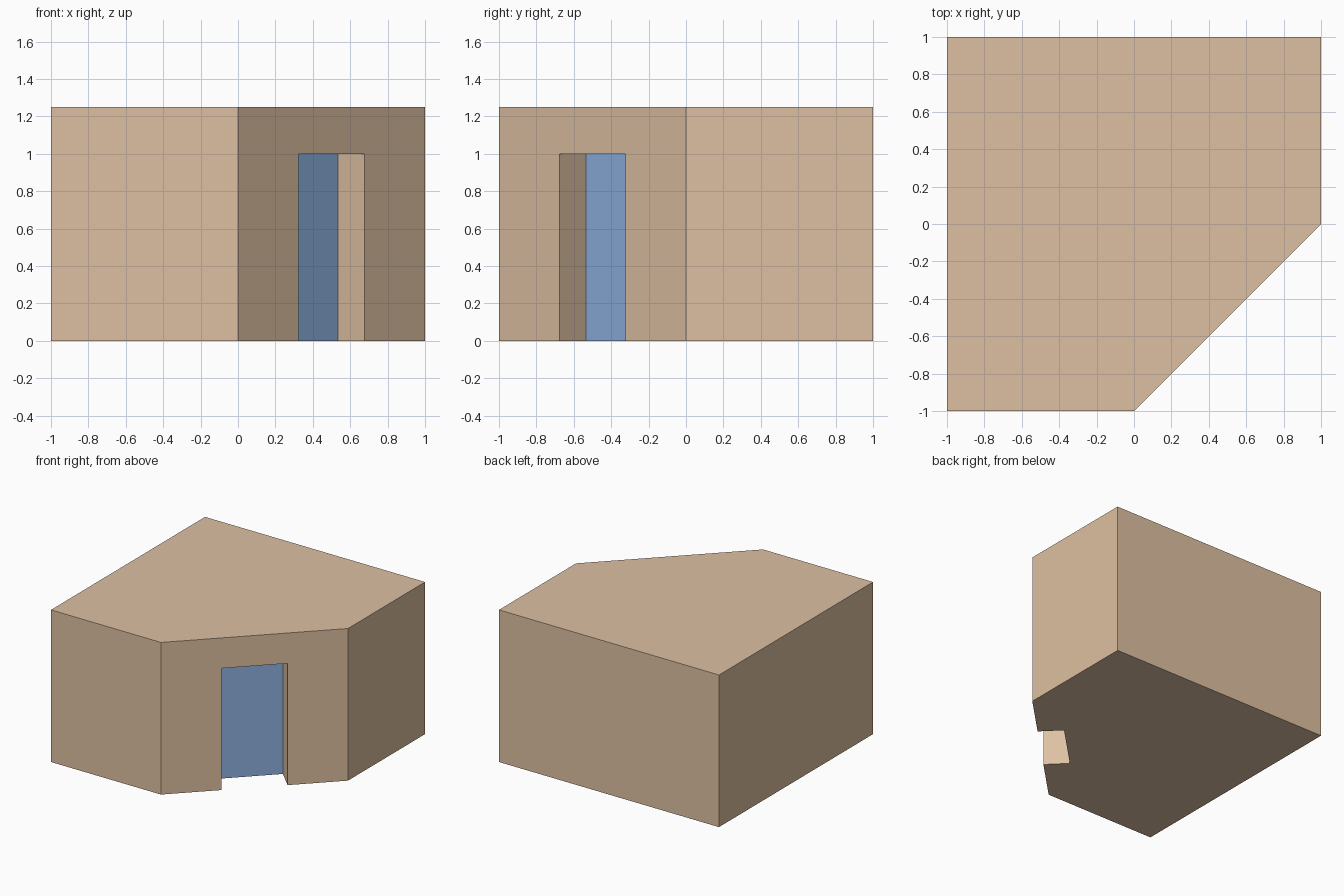
import bpy
import bmesh
from math import pi, sqrt
from mathutils import Matrix, Vector

cube = bpy.data.objects.get("Cube")
if cube:
    bpy.data.objects.remove(cube, do_unlink=True)

HEIGHT = 1.25
DOOR_WIDTH, DOOR_HEIGHT, DOOR_DEPTH = 0.5, 1.0, 0.2
outward = Vector((1, -1, 0)).normalized()   # direction the doorway faces
wall_centre = Vector((0.5, -0.5, 0))


def make_material(name, rgb):
    mat = bpy.data.materials.new(name)
    mat.use_nodes = True
    mat.diffuse_color = (*rgb, 1)
    mat.node_tree.nodes["Principled BSDF"].inputs["Base Color"].default_value = (*rgb, 1)
    return mat


def make_object(name, bm):
    bmesh.ops.recalc_face_normals(bm, faces=bm.faces)
    mesh = bpy.data.meshes.new(name)
    bm.to_mesh(mesh)
    bm.free()
    obj = bpy.data.objects.new(name, mesh)
    bpy.context.collection.objects.link(obj)
    return obj


# Building: square footprint with one corner cut off
bm = bmesh.new()
footprint = [(-1, -1), (0, -1), (1, 0), (1, 1), (-1, 1)]
base = bm.faces.new([bm.verts.new((x, y, 0)) for x, y in footprint])
walls = bmesh.ops.extrude_face_region(bm, geom=[base], use_keep_orig=True)
top = [v for v in walls["geom"] if isinstance(v, bmesh.types.BMVert)]
bmesh.ops.translate(bm, verts=top, vec=(0, 0, HEIGHT))
building = make_object("building", bm)
building.data.materials.append(make_material("tan_wall", (0.73, 0.53, 0.36)))
building.data.materials.append(make_material("blue_door", (0.27, 0.44, 0.74)))

# Doorway cutter: overshoots the wall and the floor
bm = bmesh.new()
bmesh.ops.create_cube(bm, size=1)
bmesh.ops.scale(bm, verts=bm.verts, vec=(2 * DOOR_DEPTH, DOOR_WIDTH, 2 * DOOR_HEIGHT))
bmesh.ops.transform(bm, verts=bm.verts,
                    matrix=Matrix.Translation(wall_centre) @ Matrix.Rotation(-pi / 4, 4, "Z"))
cutter = make_object("doorway_cutter", bm)
cutter.hide_render = True

# Cut the recess and bake it into the building
cut = building.modifiers.new("doorway", "BOOLEAN")
cut.operation = "DIFFERENCE"
cut.solver = "EXACT"
cut.object = cutter
graph = bpy.context.evaluated_depsgraph_get()
carved = bpy.data.meshes.new_from_object(building.evaluated_get(graph))
building.modifiers.clear()
building.data = carved
bpy.data.objects.remove(cutter, do_unlink=True)

# Door: the rear face of the recess is blue, everything else tan
for face in carved.polygons:
    recessed = (face.center - wall_centre).dot(outward) < -DOOR_DEPTH / 2
    face.material_index = int(recessed and face.normal.dot(outward) > 0.9)
    face.use_smooth = False
